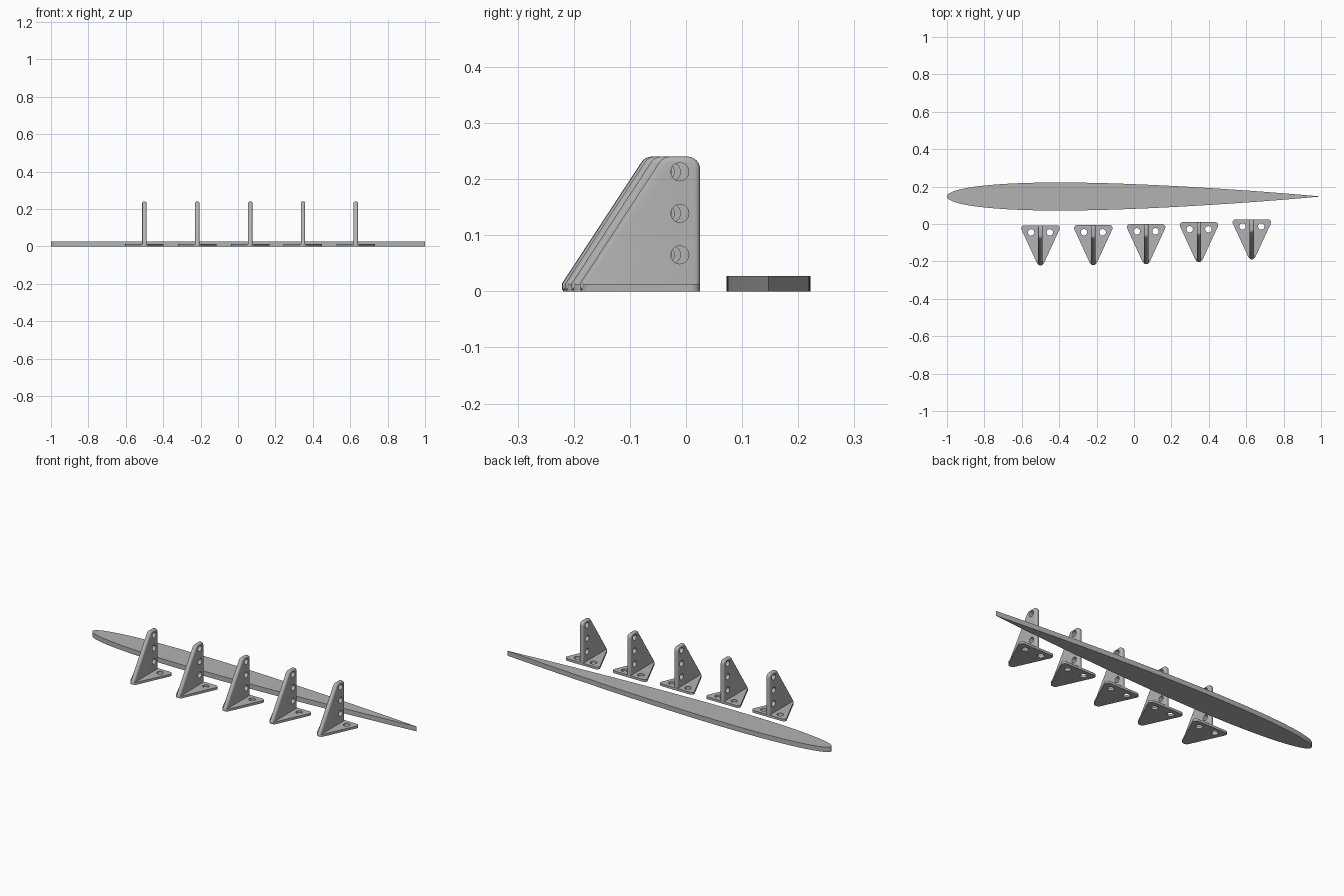
import bpy, bmesh
from math import pi, tan
from mathutils import Vector, Matrix

if "Cube" in bpy.data.objects:
    bpy.data.objects.remove(bpy.data.objects["Cube"])

# Single grey material
grey = bpy.data.materials.new("light grey")
grey.use_nodes = True
colour = (0.45, 0.45, 0.45, 1)
grey.diffuse_color = colour
grey.node_tree.nodes["Principled BSDF"].inputs["Base Color"].default_value = colour


def make_object(name, bm):
    bmesh.ops.recalc_face_normals(bm, faces=bm.faces)
    mesh = bpy.data.meshes.new(name)
    bm.to_mesh(mesh)
    bm.free()
    mesh.materials.append(grey)
    obj = bpy.data.objects.new(name, mesh)
    bpy.context.collection.objects.link(obj)
    return obj


def rounded(corners, steps=8):
    """Outline through (x, y, radius) corners, each replaced by an arc."""
    out = []
    for i, (x, y, r) in enumerate(corners):
        p = Vector((x, y))
        if r == 0:
            out.append(p)
            continue
        a = (Vector(corners[i - 1][:2]) - p).normalized()
        b = (Vector(corners[(i + 1) % len(corners)][:2]) - p).normalized()
        half = a.angle(b) / 2
        start = p + a * (r / tan(half))
        end = p + b * (r / tan(half))
        centre = p + (a + b).normalized() * (start - p).length / max(1e-6, (a + b).normalized().dot(a))
        for k in range(steps + 1):
            t = start.lerp(end, k / steps) - centre
            out.append(centre + t.normalized() * r)
    return out


def prism(name, points, to_3d, depth, bevel=0):
    """Extrude an outline along depth, optionally rounding both rims."""
    bm = bmesh.new()
    face = bm.faces.new([bm.verts.new(to_3d(p)) for p in points])
    ext = bmesh.ops.extrude_face_region(bm, geom=[face])
    moved = [g for g in ext["geom"] if isinstance(g, bmesh.types.BMVert)]
    bmesh.ops.translate(bm, verts=moved, vec=depth)
    if bevel:
        rims = [e for f in bm.faces if len(f.verts) == len(points) for e in f.edges]
        bmesh.ops.bevel(bm, geom=list(set(rims)), offset=bevel, segments=5,
                        profile=0.5, affect='EDGES', clamp_overlap=True)
    return make_object(name, bm)


def smooth(obj):
    bpy.ops.object.select_all(action='DESELECT')
    obj.select_set(True)
    bpy.context.view_layer.objects.active = obj
    bpy.ops.object.shade_smooth_by_angle(angle=pi / 6)


def boolean(obj, other, operation):
    mod = obj.modifiers.new("bool", 'BOOLEAN')
    mod.operation, mod.solver, mod.object = operation, 'EXACT', other
    bpy.context.view_layer.objects.active = obj
    bpy.ops.object.modifier_apply(modifier=mod.name)
    bpy.data.objects.remove(other)


def drill(obj, places, radius, axis):
    bm = bmesh.new()
    turn = Matrix.Rotation(pi / 2, 4, 'Y') if axis == 'X' else Matrix()
    for p in places:
        bmesh.ops.create_cone(bm, cap_ends=True, segments=32, radius1=radius,
                              radius2=radius, depth=0.1,
                              matrix=Matrix.Translation(p) @ turn)
    cutter = make_object("hole_cutter", bm)
    cutter.hide_render = True
    boolean(obj, cutter, 'DIFFERENCE')


# Symmetric wing section lying flat
def half_thickness(t):
    return 0.075 * 10 * (0.2969 * t ** 0.5 - 0.126 * t - 0.3516 * t ** 2
                         + 0.2843 * t ** 3 - 0.1036 * t ** 4)


N = 50
chord = [(k / N) ** 2 for k in range(N + 1)]
upper = [Vector((2 * t - 1, 0.147 + half_thickness(t))) for t in chord]
lower = [Vector((2 * t - 1, 0.147 - half_thickness(t))) for t in chord[1:-1]]
wing = prism("wing_section", upper + lower[::-1],
             lambda p: (p.x, p.y, 0), Vector((0, 0, 0.027)))
smooth(wing)

# Bracket base plate, back edge on y = 0
bracket = prism("bracket_1",
                rounded([(-0.112, 0, 0.016), (0.112, 0, 0.016), (0, -0.243, 0.022)]),
                lambda p: (p.x, p.y, 0), Vector((0, 0, 0.013)))
drill(bracket, [(-0.05, -0.038, 0), (0.05, -0.038, 0)], 0.017, 'Z')

# Upright web with rounded rim and three holes
web = prism("bracket_web",
            rounded([(0, 0.002, 0), (0, 0.24, 0.022), (-0.066, 0.24, 0.022),
                     (-0.214, 0.014, 0), (-0.214, 0.002, 0)]),
            lambda p: (-0.012, p.x, p.y), Vector((0.024, 0, 0)), bevel=0.01)
drill(web, [(0, -0.036, z) for z in (0.065, 0.139, 0.213)], 0.016, 'X')
boolean(bracket, web, 'UNION')
smooth(bracket)

# Row of five brackets following the wing's edge
backs = (-0.007, -0.006, -0.001, 0.01, 0.025)
for i, y in enumerate(backs):
    obj = bracket
    if i:
        obj = bpy.data.objects.new(f"bracket_{i + 1}", bracket.data)
        bpy.context.collection.objects.link(obj)
    obj.location = (-0.5 + 0.2825 * i, y, 0)
